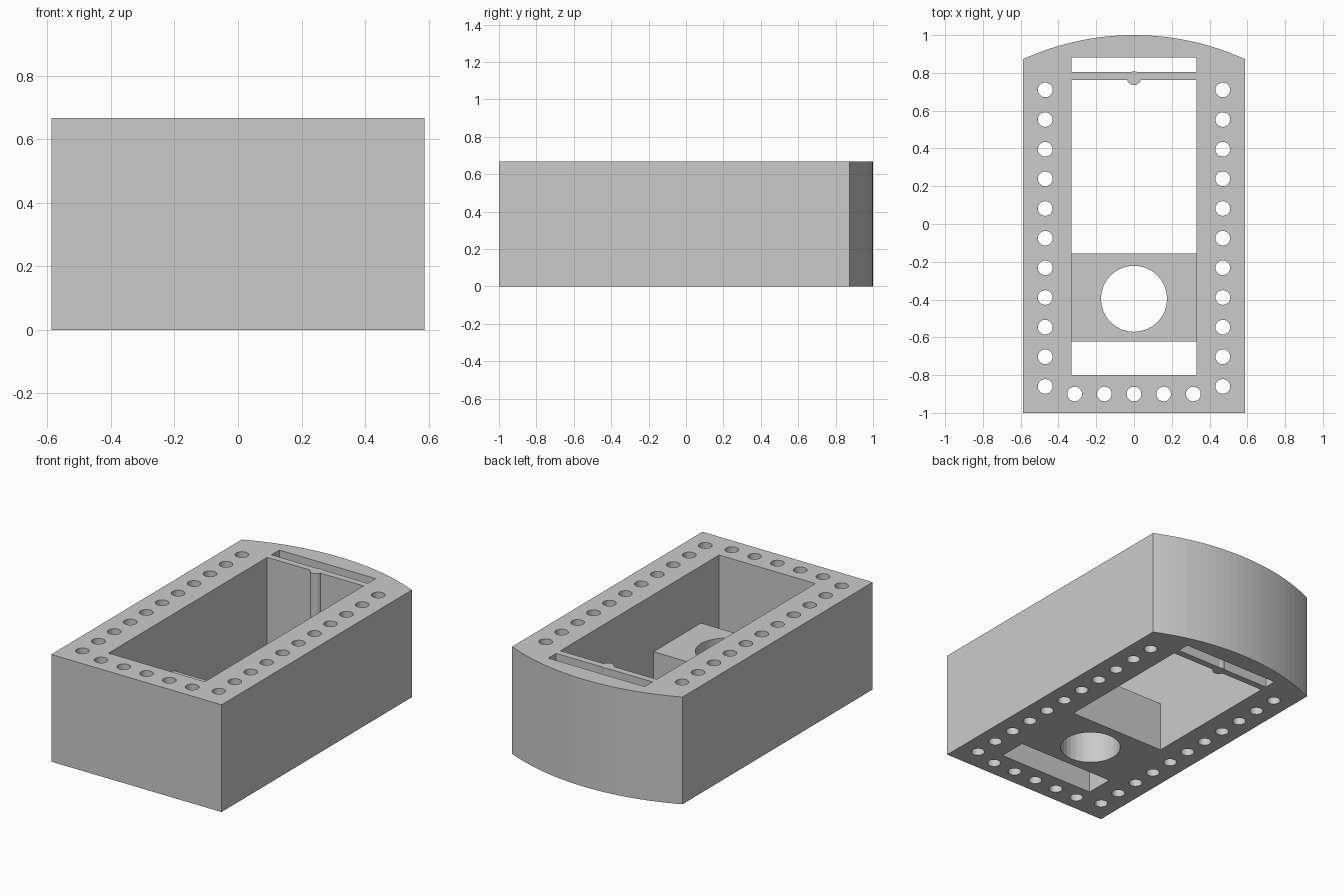
import bpy, bmesh
from math import sin, cos, pi, asin, sqrt

cube = bpy.data.objects.get("Cube")
if cube:
    bpy.data.objects.remove(cube, do_unlink=True)

grey = bpy.data.materials.new("plain grey")
grey.use_nodes = True
colour = (0.6, 0.6, 0.6, 1)
grey.diffuse_color = colour
grey.node_tree.nodes["Principled BSDF"].inputs["Base Color"].default_value = colour

W, H = 0.587, 0.668          # half width, height
IN = 0.332                   # half width of the openings
RIB_Y, RIB_R = 0.772, 0.037  # round rib on the partition


def arc(x, y, r, a, b, n):
    return [(x + r * cos(a + (b - a) * i / n), y + r * sin(a + (b - a) * i / n))
            for i in range(n + 1)]


def circle(x, y, r, n):
    return arc(x, y, r, 0, 2 * pi, n)[:-1]


def prism(name, outlines, height):
    """Extrude a filled outline; further outlines inside it become holes."""
    curve = bpy.data.curves.new(name, "CURVE")
    curve.dimensions = "2D"
    curve.fill_mode = "BOTH"
    curve.extrude = height / 2
    for points in outlines:
        spline = curve.splines.new("POLY")
        spline.points.add(len(points) - 1)
        for p, (x, y) in zip(spline.points, points):
            p.co = (x, y, 0, 1)
        spline.use_cyclic_u = True
    helper = bpy.data.objects.new(name + " outline", curve)
    bpy.context.collection.objects.link(helper)
    bpy.context.view_layer.update()
    graph = bpy.context.evaluated_depsgraph_get()
    mesh = bpy.data.meshes.new_from_object(helper.evaluated_get(graph))
    bpy.data.objects.remove(helper, do_unlink=True)
    bm = bmesh.new()
    bm.from_mesh(mesh)
    bmesh.ops.remove_doubles(bm, verts=bm.verts, dist=0.0001)
    bmesh.ops.translate(bm, verts=bm.verts, vec=(0, 0, height / 2))
    bmesh.ops.recalc_face_normals(bm, faces=bm.faces)
    for f in bm.faces:
        f.smooth = False
    bm.to_mesh(mesh)
    bm.free()
    mesh.materials.clear()
    mesh.materials.append(grey)
    obj = bpy.data.objects.new(name, mesh)
    bpy.context.collection.objects.link(obj)
    return obj


# Outer outline with a bowed back
corner_y = 0.873
sag = 1 - corner_y
R = (W * W + sag * sag) / (2 * sag)
half = asin(W / R)
outer = [(-W, -1), (W, -1)] + arc(0, 1 - R, R, pi / 2 - half, pi / 2 + half, 24)

# Main cavity and back slot, with the rib showing on both sides of the partition
a = asin((RIB_Y - 0.762) / RIB_R)
cavity = [(-IN, -0.8), (IN, -0.8), (IN, 0.762)]
cavity += arc(0, RIB_Y, RIB_R, -a, a - pi, 12) + [(-IN, 0.762)]
b = asin((0.804 - RIB_Y) / RIB_R)
slot = [(IN, 0.804), (IN, 0.881), (-IN, 0.881), (-IN, 0.804)]
slot += arc(0, RIB_Y, RIB_R, pi - b, b, 4)

# Pin holes along both sides and the front
step = 0.157
holes = [circle(s * 0.47, 0.71 - step * i, 0.039, 20) for s in (-1, 1) for i in range(11)]
holes += [circle(step * i, -0.9, 0.039, 20) for i in range(-2, 3)]

prism("frame", [outer, cavity, slot] + holes, H)

# Low bridge across the cavity with a large round hole
bridge = [(-IN, -0.622), (IN, -0.622), (IN, -0.155), (-IN, -0.155)]
prism("bridge", [bridge, circle(0, -0.396, 0.175, 32)], 0.312)
